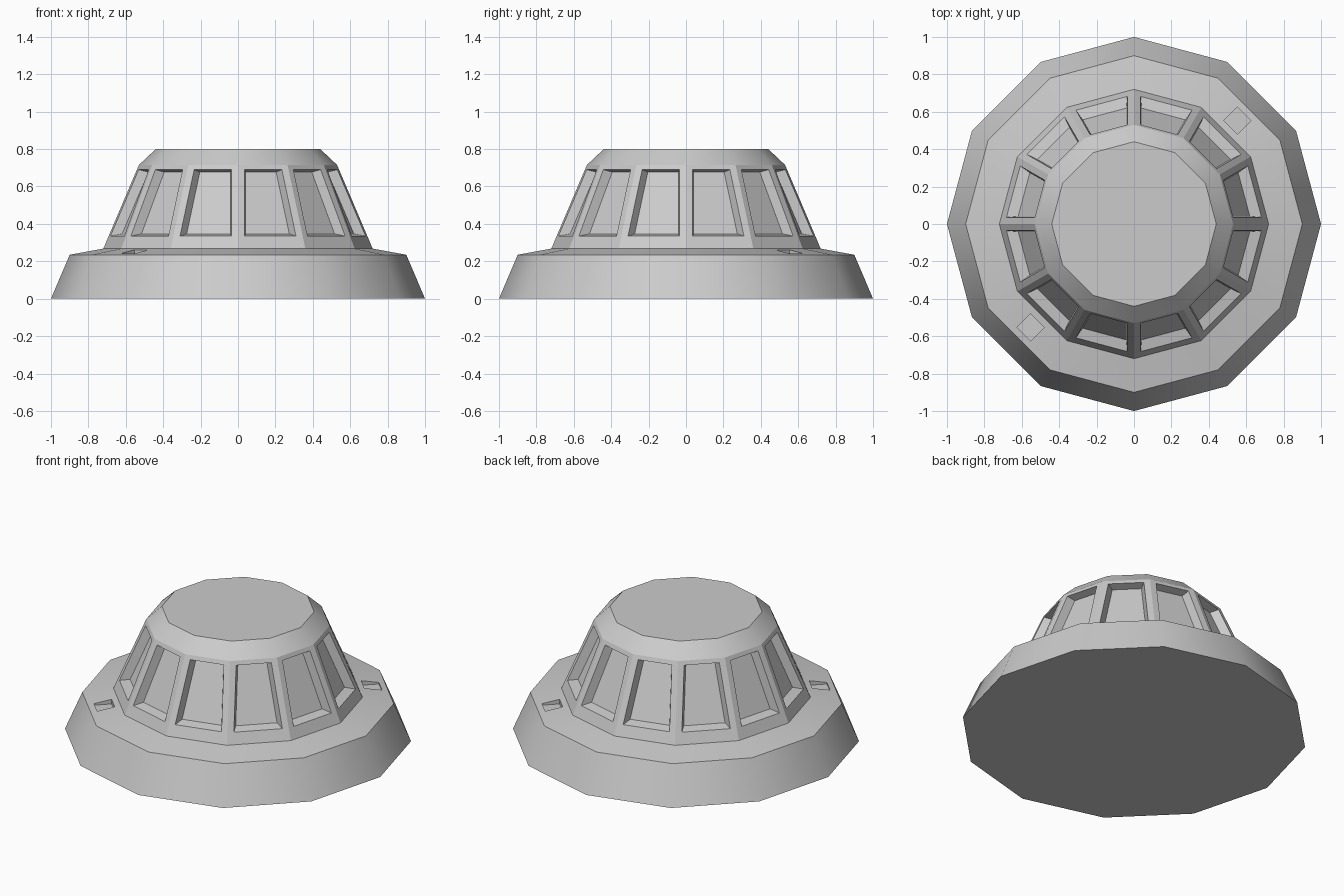
import bpy, bmesh, math

if "Cube" in bpy.data.objects:
    bpy.data.objects.remove(bpy.data.objects["Cube"])

N = 12
HALF = math.pi / N


def pt(i, off, apothem, z):
    """Point on facet i: sideways offset, distance from the axis, height."""
    a = (i + 0.5) * 2 * HALF
    return (apothem * math.cos(a) - off * math.sin(a),
            apothem * math.sin(a) + off * math.cos(a), z)


def quad(i, w0, a0, z0, w1, a1, z1):
    return [pt(i, -w0, a0, z0), pt(i, w0, a0, z0), pt(i, w1, a1, z1), pt(i, -w1, a1, z1)]


def facet(i, lo, hi):
    """Full facet between two (radius, height) rings."""
    (r0, z0), (r1, z1) = lo, hi
    s, c = math.sin(HALF), math.cos(HALF)
    return quad(i, r0 * s, r0 * c, z0, r1 * s, r1 * c, z1)


def add_face(bm, pts):
    bm.faces.new([bm.verts.new(p) for p in pts])


def add_pocket(bm, *loops):
    """Nested quads bridged together, innermost one filled."""
    for a, b in zip(loops, loops[1:]):
        for j in range(4):
            k = (j + 1) % 4
            add_face(bm, [a[j], a[k], b[k], b[j]])
    add_face(bm, loops[-1])


def finish(bm, name, smooth):
    bmesh.ops.remove_doubles(bm, verts=bm.verts, dist=1e-5)
    me = bpy.data.meshes.new(name)
    bm.to_mesh(me)
    bm.free()
    ob = bpy.data.objects.new(name, me)
    bpy.context.collection.objects.link(ob)
    if smooth:
        bpy.ops.object.select_all(action='DESELECT')
        ob.select_set(True)
        bpy.context.view_layer.objects.active = ob
        bpy.ops.object.shade_smooth_by_angle(angle=math.radians(32))


RIM0, RIM1 = (1.0, 0.0), (0.9, 0.235)
BAND0, BAND1 = (0.72, 0.268), (0.53, 0.715)
TOP = (0.44, 0.8)


def ring_at(lo, hi, z):
    return lo[0] + (hi[0] - lo[0]) * (z - lo[1]) / (hi[1] - lo[1])


# Base flange with two small square notches on opposite sides
bm = bmesh.new()
for i in range(N):
    add_face(bm, facet(i, RIM0, RIM1))
    outer = facet(i, RIM1, BAND0)
    if i in (1, 7):
        a_out, a_in, w, floor_z = 0.833, 0.73, 0.052, 0.232
        c = math.cos(HALF)
        z_out, z_in = (RIM1[1] + (BAND0[1] - RIM1[1]) * (RIM1[0] - a / c) / (RIM1[0] - BAND0[0])
                       for a in (a_out, a_in))
        add_pocket(bm, outer, quad(i, w, a_out, z_out, w, a_in, z_in),
                   quad(i, w, a_out, floor_z, w, a_in, floor_z))
    else:
        add_face(bm, outer)
add_face(bm, [facet(i, RIM0, RIM1)[0] for i in reversed(range(N))])
finish(bm, "base_flange", True)

# Tapered band with a recessed window in every facet
bm = bmesh.new()


def window(i, z0, z1, margin, depth):
    v = []
    for z in (z0, z1):
        r = ring_at(BAND0, BAND1, z)
        v += [r * math.sin(HALF) - margin, r * math.cos(HALF) - depth, z]
    return quad(i, *v)


for i in range(N):
    add_pocket(bm, facet(i, BAND0, BAND1),
               window(i, 0.335, 0.69, 0.037, 0),
               window(i, 0.347, 0.677, 0.057, 0.054))
finish(bm, "window_band", False)

# Bevelled cap
bm = bmesh.new()
for i in range(N):
    add_face(bm, facet(i, BAND1, TOP))
add_face(bm, [facet(i, BAND1, TOP)[3] for i in range(N)])
finish(bm, "top_cap", True)
